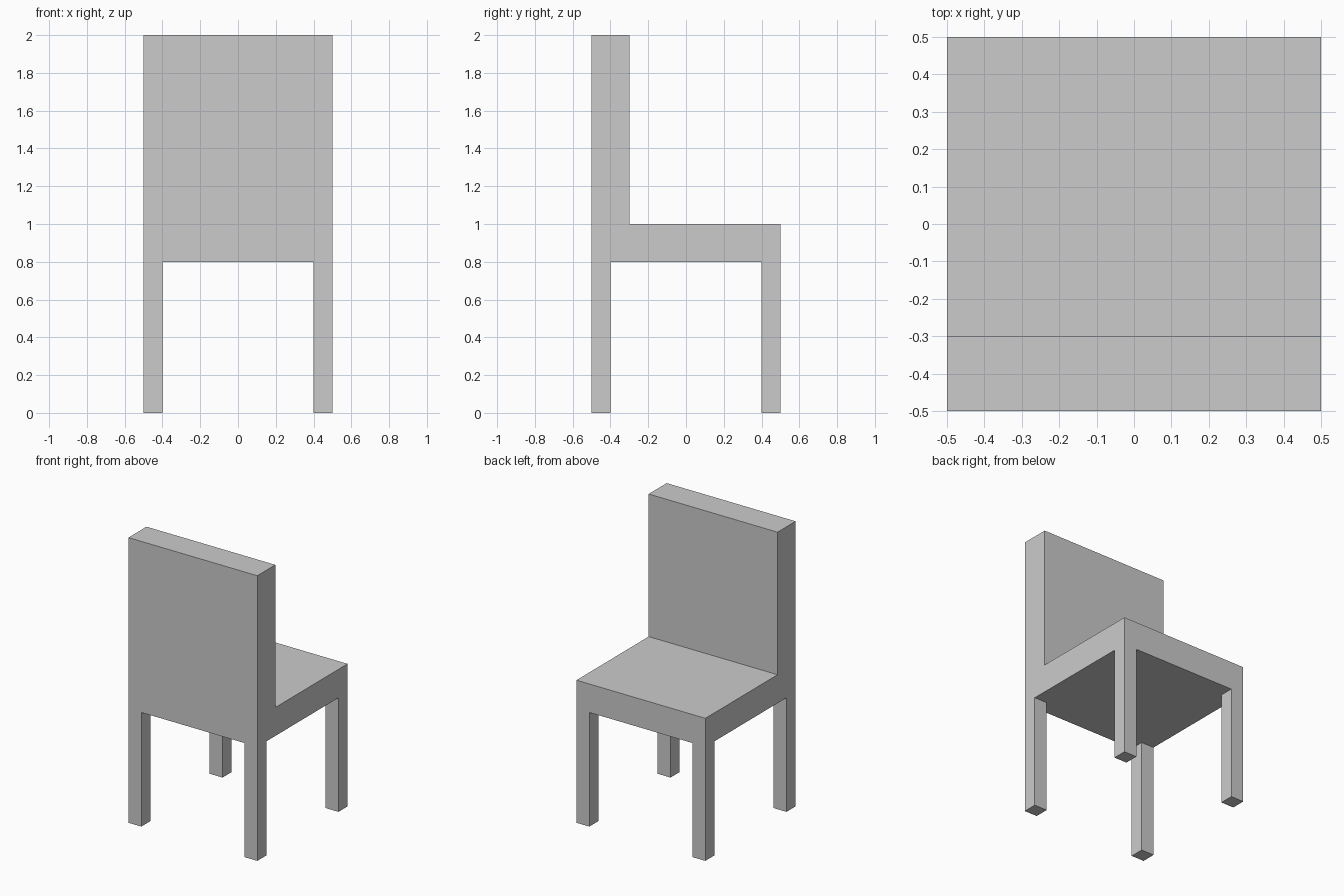
import bpy
import bmesh

if "Cube" in bpy.data.objects:
    bpy.data.objects.remove(bpy.data.objects["Cube"])


def prism(name, profile, direction):
    """Extrude a closed planar profile along a direction."""
    bm = bmesh.new()
    face = bm.faces.new([bm.verts.new(p) for p in profile])
    result = bmesh.ops.extrude_face_region(bm, geom=[face], use_keep_orig=True)
    moved = [g for g in result["geom"] if isinstance(g, bmesh.types.BMVert)]
    bmesh.ops.translate(bm, verts=moved, vec=direction)
    bmesh.ops.recalc_face_normals(bm, faces=bm.faces)
    mesh = bpy.data.meshes.new(name)
    bm.to_mesh(mesh)
    bm.free()
    obj = bpy.data.objects.new(name, mesh)
    bpy.context.collection.objects.link(obj)
    return obj


HALF, LEG, LEG_TOP = 0.5, 0.1, 0.8

# Seat and backrest: one L-shaped side profile swept across the width
side = [(-0.5, LEG_TOP), (0.5, LEG_TOP), (0.5, 1.0),
        (-0.3, 1.0), (-0.3, 2.0), (-0.5, 2.0)]
prism("seat_and_backrest", [(-HALF, y, z) for y, z in side], (2 * HALF, 0, 0))

# Four square legs, flush with the seat corners
for x_name, sx in (("left", -1), ("right", 1)):
    for y_name, sy in (("front", -1), ("back", 1)):
        x0, x1 = sx * HALF, sx * (HALF - LEG)
        y0, y1 = sy * HALF, sy * (HALF - LEG)
        foot = [(x0, y0, 0), (x1, y0, 0), (x1, y1, 0), (x0, y1, 0)]
        prism(f"{y_name}_{x_name}_leg", foot, (0, 0, LEG_TOP))
